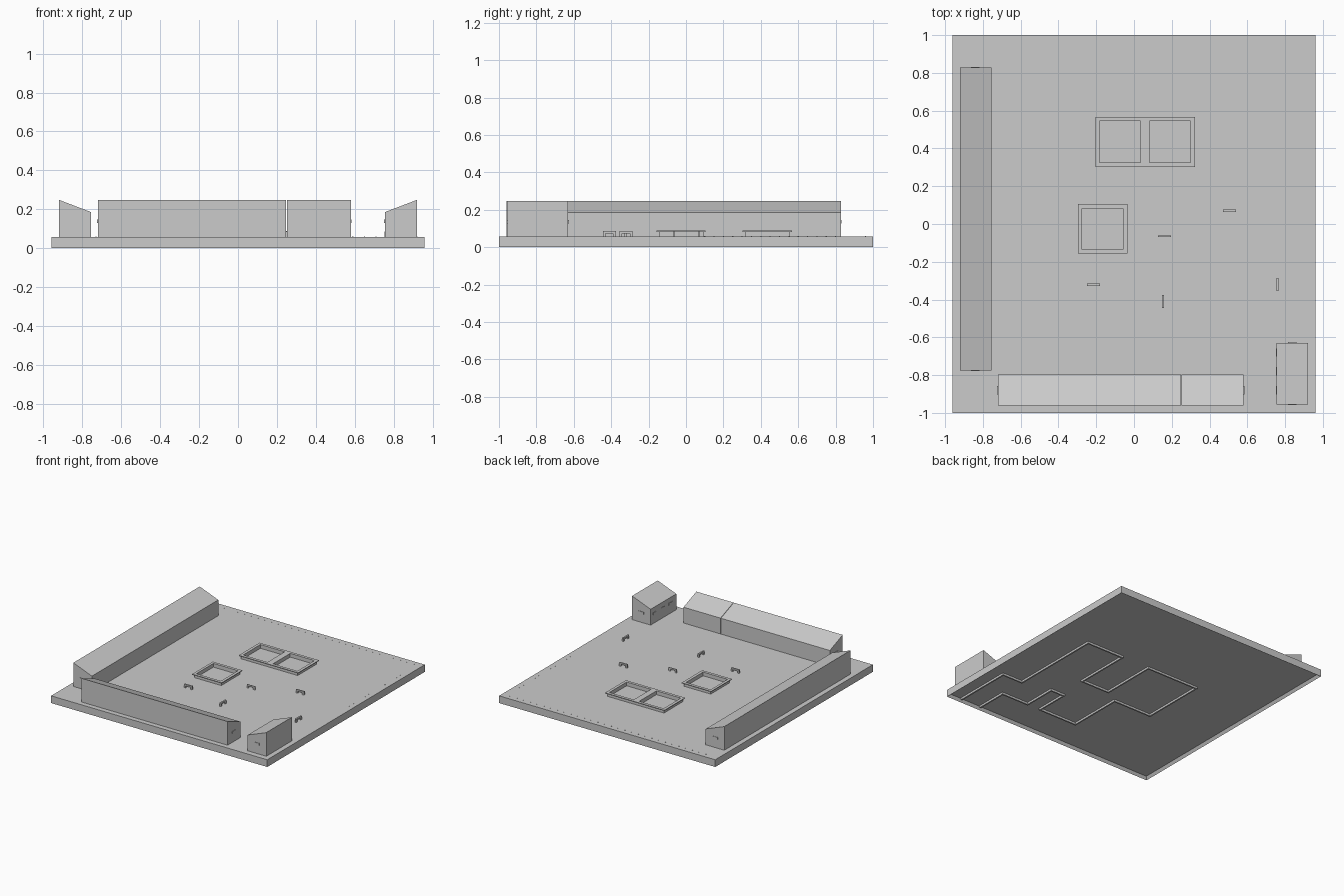
import bpy, bmesh
from mathutils import Vector

if "Cube" in bpy.data.objects:
    bpy.data.objects.remove(bpy.data.objects["Cube"])

TOP = 0.058


def mesh_object(name, bm):
    bmesh.ops.recalc_face_normals(bm, faces=bm.faces[:])
    me = bpy.data.meshes.new(name)
    bm.to_mesh(me)
    bm.free()
    ob = bpy.data.objects.new(name, me)
    bpy.context.collection.objects.link(ob)
    return ob


def add_box(bm, x0, x1, y0, y1, z0, z1):
    vs = bmesh.ops.create_cube(bm, size=1)["verts"]
    for v in vs:
        v.co = Vector((x1 if v.co.x > 0 else x0,
                       y1 if v.co.y > 0 else y0,
                       z1 if v.co.z > 0 else z0))
    return vs


# Base slab with a shallow recess in the underside
bm = bmesh.new()
add_box(bm, -0.96, 0.96, -1, 1, 0, TOP)
bottom = [f for f in bm.faces if f.normal.z < -0.9 or
          all(v.co.z < 0.001 for v in f.verts)]
bmesh.ops.inset_region(bm, faces=bottom, thickness=0.022)
for v in bottom[0].verts:
    v.co.z = 0.022
mesh_object("base_slab", bm)

# Ribs under the slab, following the room outline
outline = [(0.66, -0.97), (0.66, -0.72), (0.42, -0.72), (0.42, -0.45),
           (0.3, -0.45), (0.3, -0.72), (-0.04, -0.72), (-0.04, -0.27),
           (-0.38, -0.27), (-0.38, 0.26), (0.08, 0.26), (0.08, -0.2),
           (0.33, -0.2), (0.33, 0.26), (0.66, 0.26), (0.66, -0.5),
           (0.84, -0.5), (0.84, -0.97)]
bm = bmesh.new()
w = 0.006
for (ax, ay), (bx, by) in zip(outline, outline[1:]):
    add_box(bm, min(ax, bx) - w, max(ax, bx) + w,
            min(ay, by) - w, max(ay, by) + w, 0.006, 0.024)
mesh_object("underside_ribs", bm)


# Sloped housings: high side outward, low side facing the middle
def housing(name, x0, x1, y0, y1, low):
    bm = bmesh.new()
    for v in add_box(bm, x0, x1, y0, y1, TOP - 0.002, 0.248):
        if v.co.z > 0.1 and low(v.co):
            v.co.z = 0.185
    mesh_object(name, bm)


housing("left_housing", -0.92, -0.755, -0.775, 0.828, lambda c: c.x > -0.8)
housing("right_housing", 0.755, 0.92, -0.955, -0.63, lambda c: c.x < 0.8)
housing("front_housing_long", -0.72, 0.248, -0.96, -0.797, lambda c: c.y > -0.9)
housing("front_housing_short", 0.251, 0.58, -0.96, -0.797, lambda c: c.y > -0.9)

# Small plates on the housing faces
bm = bmesh.new()
t, h = 0.004, 0.022


def plate(x, y, along_x):
    dx, dy = (h, t) if along_x else (t, h)
    add_box(bm, x - dx, x + dx, y - dy, y + dy, 0.128, 0.146)


for y in (0.828, -0.775):
    plate(-0.84, y, True)
for y in (-0.63, -0.955):
    plate(0.838, y, True)
for x in (-0.72, 0.58):
    plate(x, -0.88, False)
for y in (-0.68, -0.78, -0.88):
    plate(0.755, y, False)
mesh_object("housing_plates", bm)


# Raised frames: narrow body with a wider flange, square openings
def frame_layer(bm, x0, x1, y0, y1, openings, oy0, oy1, z0, z1):
    add_box(bm, x0, x1, y0, oy0, z0, z1)
    add_box(bm, x0, x1, oy1, y1, z0, z1)
    xs = [x0] + [v for o in openings for v in o] + [x1]
    for a, b in zip(xs[::2], xs[1::2]):
        add_box(bm, a, b, oy0, oy1, z0, z1)


def raised_frame(name, x0, x1, y0, y1, openings):
    bm = bmesh.new()
    e = 0.023
    frame_layer(bm, x0, x1, y0, y1, openings, y0 + e, y1 - e, 0.082, 0.088)
    i = 0.012
    frame_layer(bm, x0 + i, x1 - i, y0 + i, y1 - i, openings,
                y0 + e, y1 - e, TOP - 0.002, 0.082)
    mesh_object(name, bm)


raised_frame("single_frame", -0.297, -0.035, -0.157, 0.105,
             [(-0.276, -0.058)])
raised_frame("double_frame", -0.205, 0.322, 0.303, 0.567,
             [(-0.182, 0.034), (0.083, 0.299)])


# Pull handles: two legs and a bar
def handle(name, x, y, along_x, half_w=0.006):
    bm = bmesh.new()
    parts = [(-0.035, 0.035, 0.074, 0.086),
             (-0.035, -0.021, TOP - 0.002, 0.074),
             (0.021, 0.035, TOP - 0.002, 0.074)]
    for a, b, z0, z1 in parts:
        if along_x:
            add_box(bm, x + a, x + b, y - half_w, y + half_w, z0, z1)
        else:
            add_box(bm, x - half_w, x + half_w, y + a, y + b, z0, z1)
    mesh_object(name, bm)


handle("handle_1", 0.505, 0.07, True)
handle("handle_2", 0.162, -0.065, True, 0.003)
handle("handle_3", -0.215, -0.322, True)
handle("handle_4", 0.153, -0.41, False)
handle("handle_5", 0.76, -0.32, False)

# Tiny studs along the back and right edges
bm = bmesh.new()
s = 0.003
studs = [(-0.85 + 0.06 * i, 0.96) for i in range(30)]
studs += [(0.92, 0.1 + 0.05 * i) for i in range(15)]
for x, y in studs:
    add_box(bm, x - s, x + s, y - s, y + s, TOP - 0.001, TOP + 0.001)
mesh_object("edge_studs", bm)
